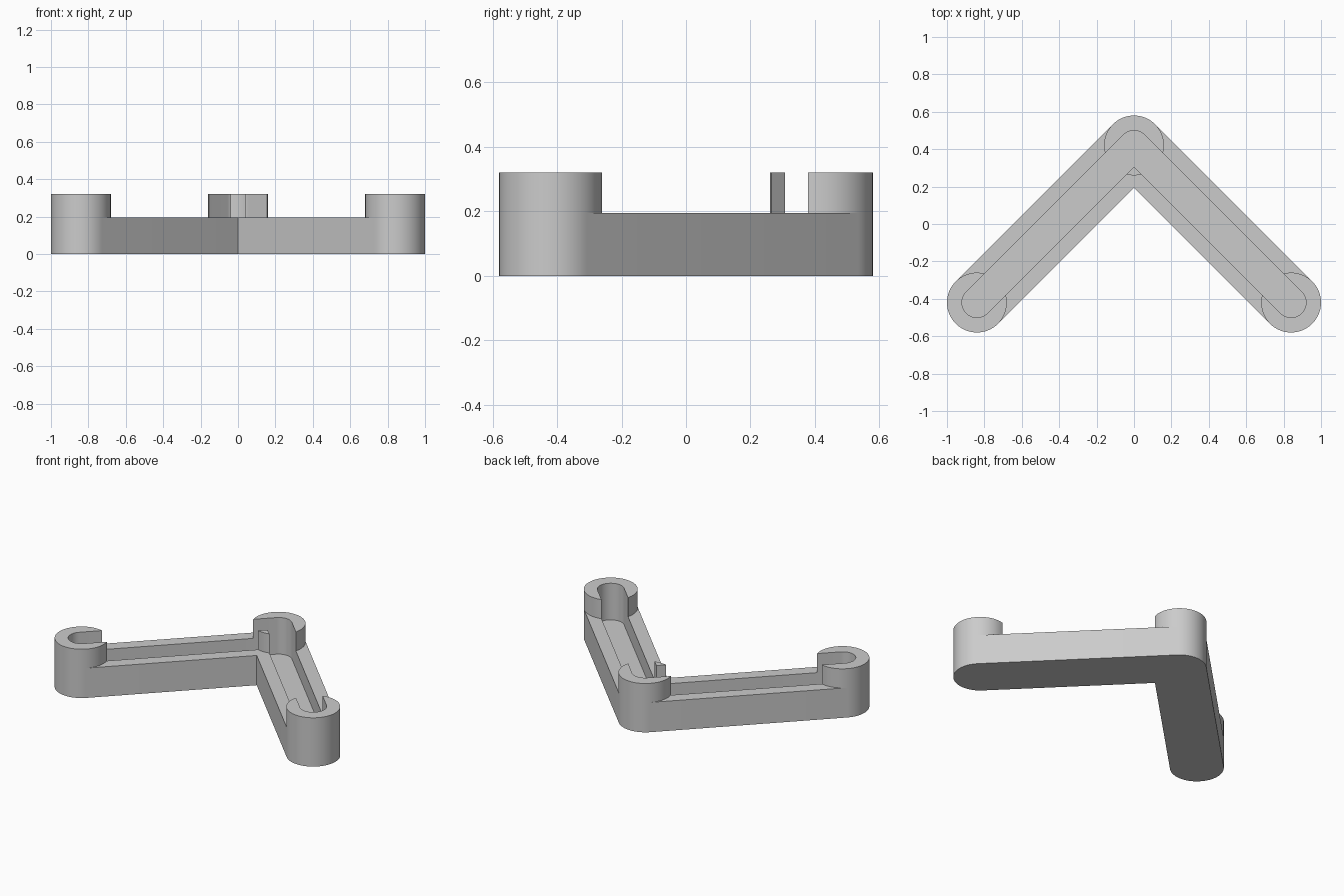
import bpy
from math import cos, sin, radians, sqrt

default = bpy.data.objects.get("Cube")
if default:
    bpy.data.objects.remove(default, do_unlink=True)

OUTER, SLOT = 0.16, 0.08            # half widths of the arms and the groove
FLOOR, RIM, TOP = 0.08, 0.195, 0.32  # heights
CORNER, RIGHT, LEFT = (0, 0.42), (-0.84, -0.42), (0.84, -0.42)

grey = bpy.data.materials.new("plain grey")
grey.use_nodes = True
colour = (0.6, 0.6, 0.6, 1)
grey.diffuse_color = colour
grey.node_tree.nodes["Principled BSDF"].inputs["Base Color"].default_value = colour


def arc(centre, radius, start, end):
    """Points on an arc, one every five degrees."""
    step = 5 if end > start else -5
    return [(centre[0] + radius * cos(radians(a)), centre[1] + radius * sin(radians(a)))
            for a in range(start, end + step, step)]


def bracket_outline(radius):
    """Counter-clockwise outline of the bent bar with rounded ends."""
    return (arc(CORNER, radius, 45, 135) + arc(RIGHT, radius, 135, 315)
            + [(0, CORNER[1] - radius * sqrt(2))] + arc(LEFT, radius, 225, 405))


def build(name, layers, bottom):
    """Join matching outlines, given as (points, height), and cap the ends."""
    n = len(layers[0][0])
    verts = [(x, y, z) for points, z in layers for x, y in points]
    faces = [(k * n + i, k * n + (i + 1) % n, (k + 1) * n + (i + 1) % n, (k + 1) * n + i)
             for k in range(len(layers) - 1) for i in range(n)]
    faces.append(tuple(range(len(verts) - n, len(verts))))
    if bottom:
        faces.append(tuple(reversed(range(n))))
    mesh = bpy.data.meshes.new(name)
    mesh.from_pydata(verts, [], faces)
    mesh.materials.append(grey)
    obj = bpy.data.objects.new(name, mesh)
    bpy.context.collection.objects.link(obj)
    bpy.ops.object.select_all(action="DESELECT")
    obj.select_set(True)
    bpy.context.view_layer.objects.active = obj
    bpy.ops.object.shade_smooth_by_angle(angle=radians(30))


# Bent bar with a groove along it
outside, groove = bracket_outline(OUTER), bracket_outline(SLOT)
build("grooved_bar", [(outside, 0), (outside, RIM), (groove, RIM), (groove, FLOOR)], True)

# Raised collars at the arm ends, open towards the groove
for name, centre, heading in (("right_end_collar", RIGHT, 45), ("left_end_collar", LEFT, 135)):
    collar = (arc(centre, OUTER, heading + 30, heading + 330)
              + arc(centre, SLOT, heading + 270, heading + 90))
    build(name, [(collar, RIM), (collar, TOP)], False)

# Raised collar around the bend, and the small post inside it
collar = arc(CORNER, OUTER, -15, 195) + arc(CORNER, SLOT, 135, 45)
build("corner_collar", [(collar, RIM), (collar, TOP)], False)
post = arc(CORNER, OUTER, 255, 285) + [(0, CORNER[1] - SLOT * sqrt(2))]
build("inner_corner_post", [(post, RIM), (post, TOP)], False)
